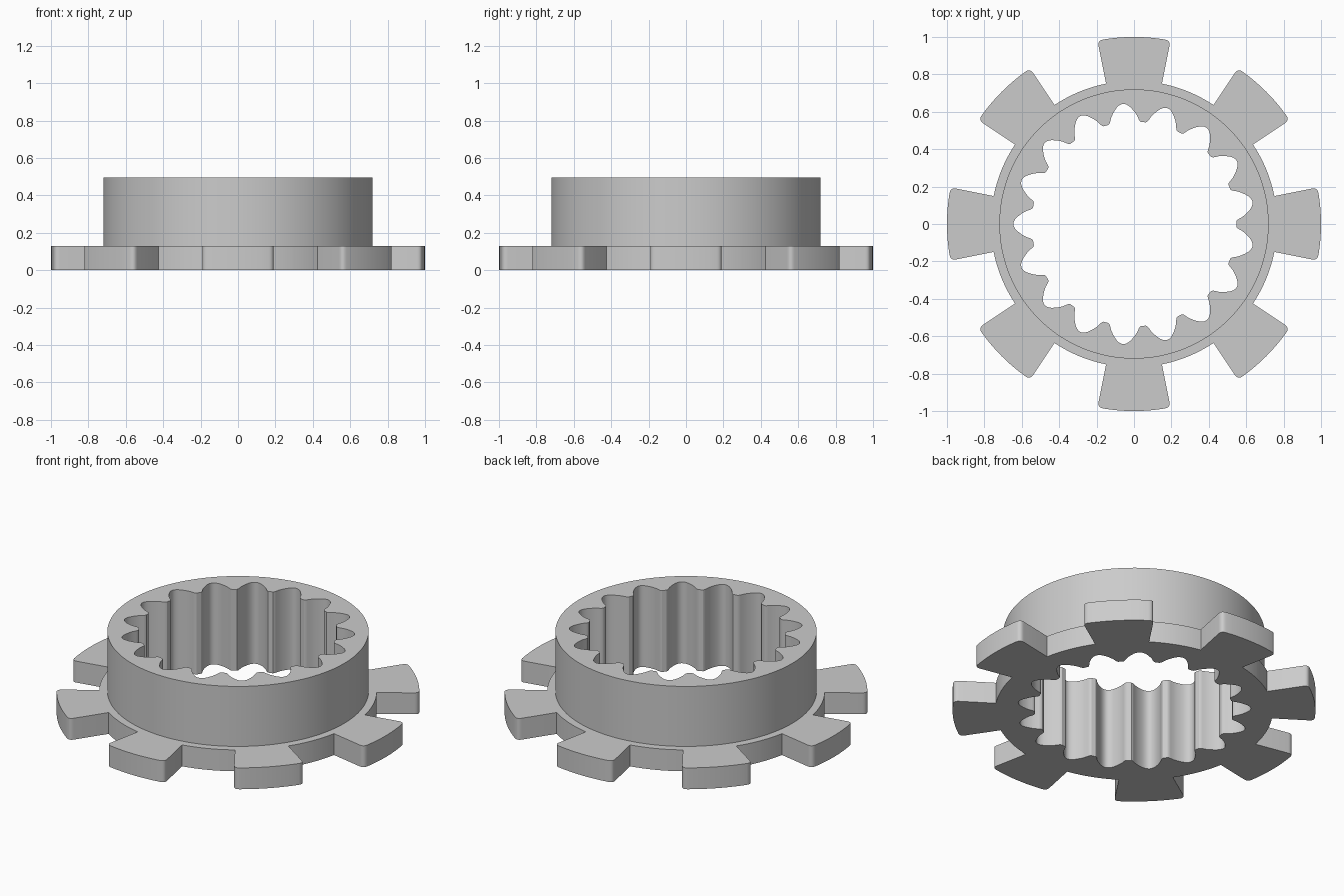
import bpy, bmesh
from math import radians, cos, sin, pi

cube = bpy.data.objects.get("Cube")
if cube:
    bpy.data.objects.remove(cube, do_unlink=True)

FLANGE_Z, TOP_Z = 0.13, 0.495
BODY_R, RIM_R, LUG_R = 0.72, 0.765, 1.0
TEETH, LUGS = 17, 8


def polar(r, deg):
    return r * cos(radians(deg)), r * sin(radians(deg))


def mirrored_pattern(half, count, start=0):
    """Mirror a half profile of (angle, radius) and repeat it around z."""
    full = [(-a, r) for a, r in reversed(half)] + [p for p in half if p[0] > 0]
    return [polar(r, start + i * 360 / count + a)
            for i in range(count) for a, r in full]


# Internal spline: half a groove, from its root to the tooth tip
groove = [(0, 0.645), (1, 0.643), (2, 0.638), (3.2, 0.628), (4.4, 0.614),
          (5.6, 0.599), (6.9, 0.58), (7.8, 0.562), (8.4, 0.552), (9.2, 0.547)]
bore = mirrored_pattern(groove, TEETH, 180)

# Flange outline: half a lug with rounded corner, then half a gap of rim
half_angle = 180 / LUGS / 2
lug = [(a, LUG_R) for a in (0, 2.4, 4.8, 7.2)]
for i in range(6):
    t = i / 5
    lug.append((half_angle - 1.7 * (1 - t) ** 2, LUG_R - 0.03 * t * t))
lug += [(half_angle * (1 + k / 5), RIM_R) for k in range(5)]
lug.append((2 * half_angle - 0.01, RIM_R))
flange = mirrored_pattern(lug, LUGS)

# Round collar
collar = [polar(BODY_R, i * 360 / 128) for i in range(128)]

bm = bmesh.new()


def ring(points, z):
    verts = [bm.verts.new((x, y, z)) for x, y in points]
    n = len(verts)
    edges = [bm.edges.new((verts[i], verts[(i + 1) % n])) for i in range(n)]
    return verts, edges


def wall(low, high):
    a, b = low[0], high[0]
    for i in range(len(a)):
        j = (i + 1) % len(a)
        bm.faces.new((a[i], a[j], b[j], b[i])).smooth = True


def cap(outer, inner, up):
    bmesh.ops.triangle_fill(bm, use_beauty=True, use_dissolve=False,
                            edges=outer[1] + inner[1], normal=(0, 0, up))


bore_low, bore_high = ring(bore, 0), ring(bore, TOP_Z)
flange_low, flange_high = ring(flange, 0), ring(flange, FLANGE_Z)
collar_low, collar_high = ring(collar, FLANGE_Z), ring(collar, TOP_Z)

# Flat faces first, then the vertical walls
cap(flange_low, bore_low, -1)
cap(flange_high, collar_low, 1)
cap(collar_high, bore_high, 1)
wall(bore_low, bore_high)
wall(flange_low, flange_high)
wall(collar_low, collar_high)
bmesh.ops.recalc_face_normals(bm, faces=bm.faces)

mesh = bpy.data.meshes.new("splined_lug_ring")
bm.to_mesh(mesh)
bm.free()
gear = bpy.data.objects.new("splined_lug_ring", mesh)
bpy.context.collection.objects.link(gear)

# Plain grey metal
grey = bpy.data.materials.new("plain_grey")
grey.use_nodes = True
grey.diffuse_color = (0.6, 0.6, 0.6, 1)
grey.node_tree.nodes["Principled BSDF"].inputs["Base Color"].default_value = (0.6, 0.6, 0.6, 1)
mesh.materials.append(grey)

bpy.ops.object.select_all(action='DESELECT')
gear.select_set(True)
bpy.context.view_layer.objects.active = gear
bpy.ops.object.shade_smooth_by_angle(angle=radians(30))
